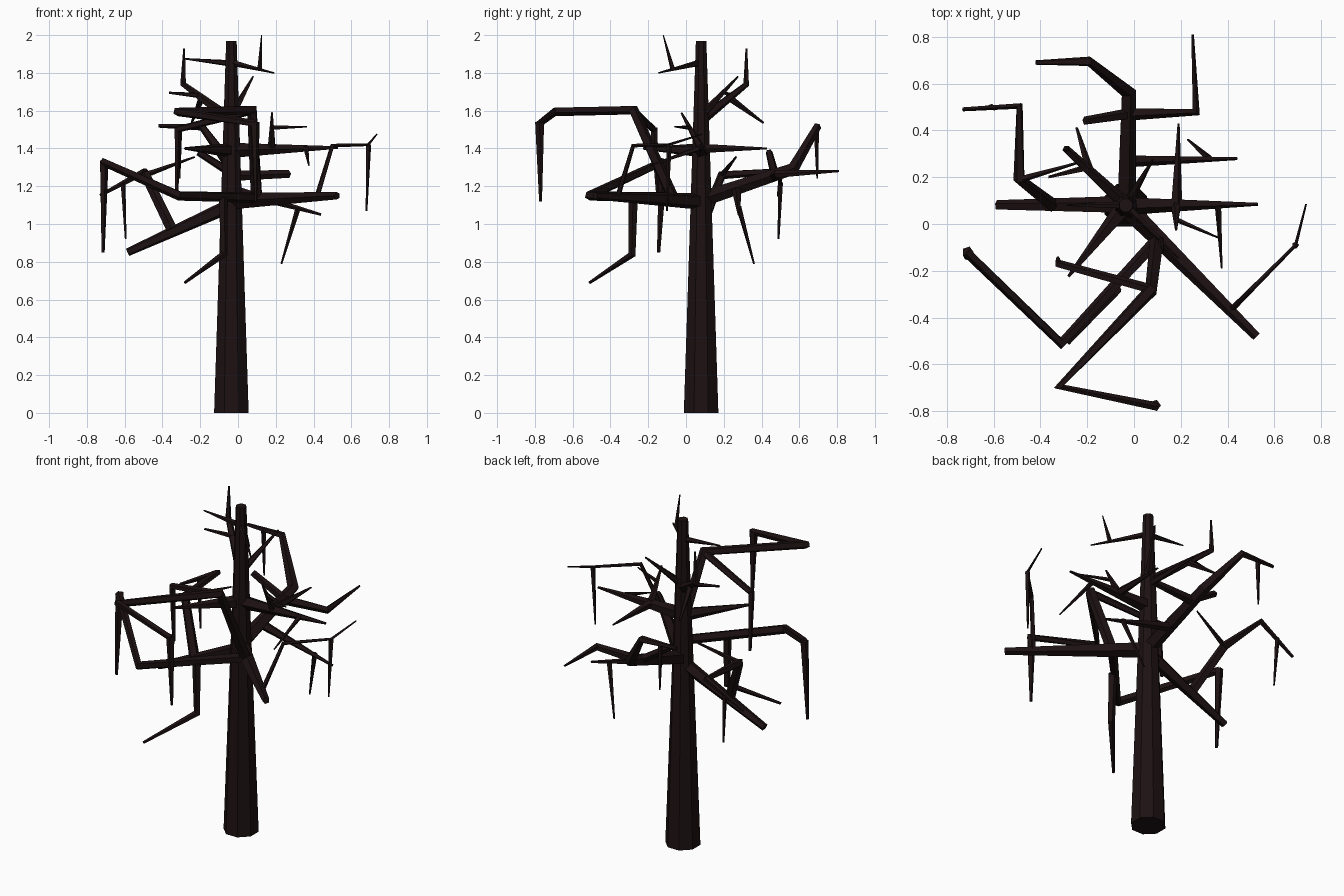
import bpy, bmesh
from mathutils import Vector
from math import cos, sin, tau

bark = bpy.data.materials.new("dark_bark")
bark.diffuse_color = (0.012, 0.0055, 0.006, 1)


def tube(name, pts, r0, r1, sides=5, turn=0.0):
    """Tapered low-poly limb with mitred elbows; it thins mostly towards the tip."""
    pts = [Vector(p) for p in pts]
    dirs = [(b - a).normalized() for a, b in zip(pts, pts[1:])]
    lens = [(b - a).length for a, b in zip(pts, pts[1:])]
    total, run = sum(lens), 0.0
    side = dirs[0].cross(Vector((0, 0, 1)))
    if side.length < 0.1:
        side = Vector((1, 0, 0))
    bm = bmesh.new()
    rings = []
    for i, p in enumerate(pts):
        before = dirs[max(i - 1, 0)]
        after = dirs[min(i, len(dirs) - 1)]
        d = (before + after).normalized()
        side = (side - d * side.dot(d)).normalized()
        up = d.cross(side)
        r = r0 + (r1 - r0) * (run / total) ** 1.7
        angles = [(k + turn) * tau / sides for k in range(sides)]
        rings.append([bm.verts.new(p + r * (side * cos(a) + up * sin(a))) for a in angles])
        if i < len(lens):
            run += lens[i]
    for a, b in zip(rings, rings[1:]):
        for k in range(sides):
            n = (k + 1) % sides
            bm.faces.new((a[k], a[n], b[n], b[k]))
    bm.faces.new(rings[0][::-1])
    bm.faces.new(rings[-1])
    bmesh.ops.recalc_face_normals(bm, faces=bm.faces)
    me = bpy.data.meshes.new(name)
    bm.to_mesh(me)
    bm.free()
    me.materials.append(bark)
    ob = bpy.data.objects.new(name, me)
    bpy.context.collection.objects.link(ob)
    return ob


def trunk_at(z):
    return (-0.035, 0.08, z)


# Trunk
tube("trunk", [trunk_at(0), trunk_at(1.97)], 0.099, 0.03, 8, 0.5)

# Low front right limb and its twigs
tube("front_right_limb", [trunk_at(1.12), (0.525, -0.48, 1.15)], 0.046, 0.021)
tube("front_right_branch", [(0.42, -0.36, 1.15), (0.5, -0.28, 1.415), (0.69, -0.09, 1.42),
                            (0.735, 0.085, 1.475)], 0.014, 0.004)
tube("front_right_hanging_twig", [(0.69, -0.09, 1.42), (0.68, -0.1, 1.07)], 0.015, 0.005)

# Low front left branch growing from that limb
tube("front_left_branch", [(0.1, -0.07, 1.14), (-0.31, -0.51, 1.15), (-0.715, -0.12, 1.33)], 0.029, 0.022)
tube("front_left_hanging_twig", [(-0.71, -0.12, 1.335), (-0.715, -0.145, 0.85)], 0.025, 0.009)
tube("front_drooping_branch", [(-0.08, -0.28, 1.14), (-0.075, -0.285, 0.84), (-0.28, -0.51, 0.69)],
     0.026, 0.008)

# Tall looping front branch
tube("front_loop_branch", [(0.1, -0.07, 1.14), (0.075, -0.28, 1.605), (-0.32, -0.695, 1.595),
                           (0.1, -0.78, 1.53)], 0.032, 0.019)
tube("front_loop_hanging_twig", [(0.09, -0.775, 1.54), (0.095, -0.77, 1.12)], 0.025, 0.008)
tube("front_inner_branch", [(0.075, -0.28, 1.6), (-0.325, -0.17, 1.5)], 0.022, 0.018)
tube("front_inner_hanging_twig", [(-0.32, -0.17, 1.51), (-0.325, -0.15, 1.16)], 0.019, 0.009)
tube("front_inner_low_twig", [(-0.325, -0.15, 1.17), (-0.325, -0.145, 1.16)], 0.009, 0.008)

# Low left limb and its twigs
tube("left_limb", [trunk_at(1.1), (-0.585, 0.08, 0.85)], 0.04, 0.022)
tube("left_branch", [(-0.35, 0.08, 0.97), (-0.49, 0.19, 1.26), (-0.49, 0.505, 1.28),
                     (-0.73, 0.49, 1.15)], 0.03, 0.009)
tube("left_hanging_twig", [(-0.61, 0.5, 1.22), (-0.595, 0.49, 0.92)], 0.014, 0.005)
tube("left_inner_twig", [(-0.49, 0.19, 1.26), (-0.23, 0.265, 1.355)], 0.016, 0.005)

# Low back limb and its twigs
tube("back_limb", [trunk_at(1.13), (-0.025, 0.565, 1.29), (-0.19, 0.695, 1.515), (-0.42, 0.69, 1.52)],
     0.044, 0.01)
tube("back_hanging_twig", [(-0.31, 0.69, 1.52), (-0.31, 0.695, 1.24)], 0.015, 0.005)
tube("back_left_stub", [(-0.02, 0.47, 1.26), (-0.21, 0.44, 1.38)], 0.025, 0.019)
tube("back_right_branch", [(-0.02, 0.47, 1.255), (0.265, 0.48, 1.265), (0.25, 0.81, 1.28)], 0.028, 0.006)
tube("back_right_low_branch", [(-0.03, 0.27, 1.18), (0.44, 0.28, 1.05)], 0.028, 0.007)
tube("back_right_drooping_twig", [(0.32, 0.28, 1.09), (0.23, 0.36, 0.79)], 0.015, 0.005)

# Middle limbs
tube("right_middle_limb", [trunk_at(1.39), (0.53, 0.085, 1.405)], 0.042, 0.007)
tube("right_middle_back_twig", [(0.18, 0.08, 1.4), (0.19, 0.43, 1.4)], 0.026, 0.005)
tube("right_middle_rising_twig", [(0.18, 0.08, 1.4), (0.18, -0.025, 1.59)], 0.023, 0.005)
tube("right_middle_side_twig", [(0.18, 0.02, 1.51), (0.365, -0.06, 1.515)], 0.012, 0.004)
tube("right_middle_front_twig", [(0.36, 0.08, 1.405), (0.375, -0.19, 1.31)], 0.015, 0.004)
tube("left_middle_limb", [trunk_at(1.39), (-0.28, -0.225, 1.4)], 0.04, 0.007)

# Upper limbs
tube("upper_left_limb", [trunk_at(1.55), (-0.29, 0.32, 1.74), (-0.285, 0.32, 1.93)], 0.03, 0.005)
tube("upper_left_back_twig", [(-0.19, 0.225, 1.67), (-0.245, 0.41, 1.535)], 0.02, 0.006)
tube("upper_left_side_twig", [(-0.2, 0.24, 1.68), (-0.365, 0.2, 1.695)], 0.015, 0.006)
tube("upper_back_twig", [trunk_at(1.57), (0.08, 0.275, 1.78)], 0.024, 0.005)
tube("top_left_twig", [trunk_at(1.85), (-0.285, 0.08, 1.875)], 0.018, 0.004)
tube("top_right_twig", [trunk_at(1.855), (0.19, -0.145, 1.8)], 0.018, 0.004)
tube("top_tip_twig", [(0.115, -0.07, 1.82), (0.125, -0.12, 2.0)], 0.013, 0.003)
